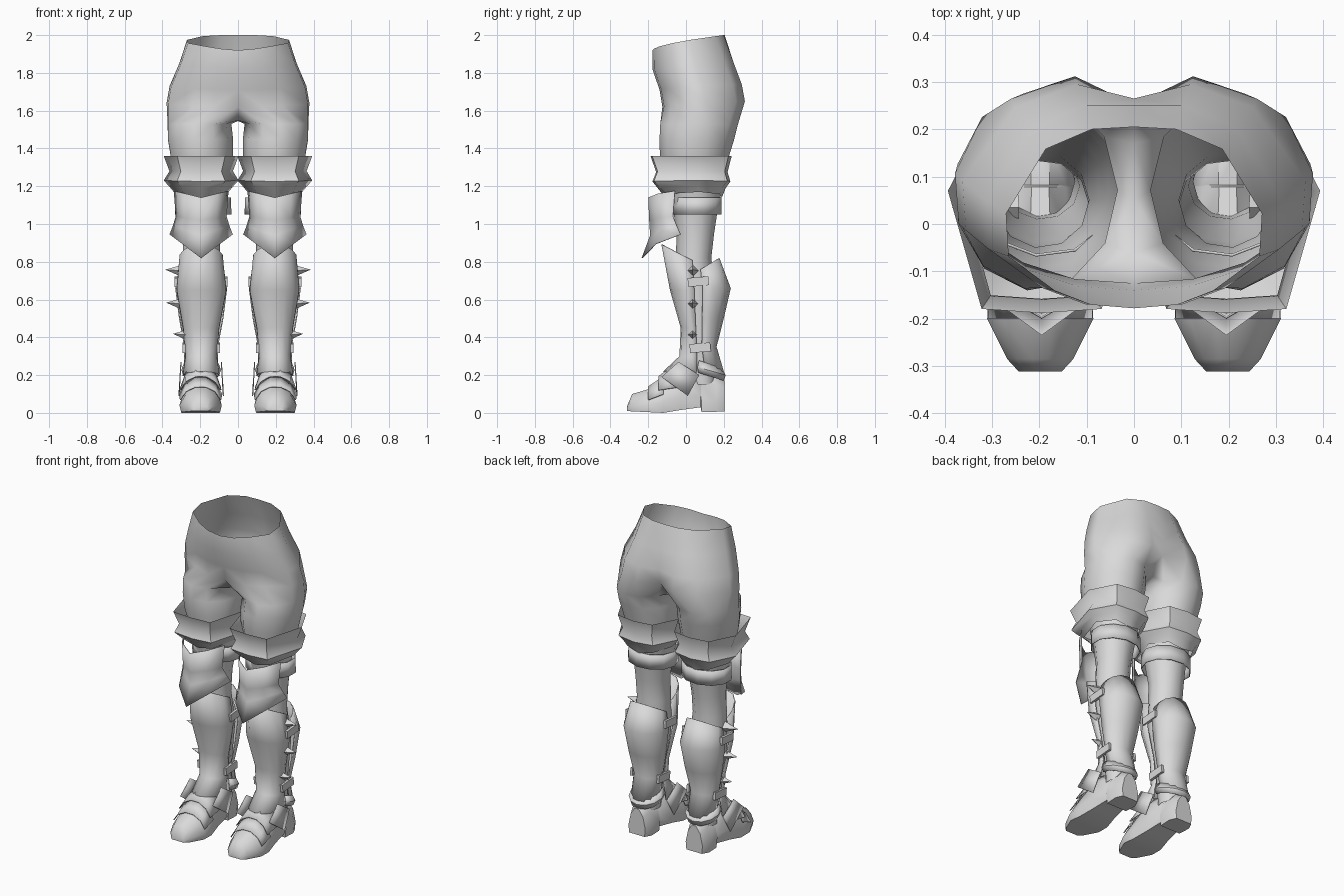
import bpy, bmesh, math
from mathutils import Matrix

cube = bpy.data.objects.get("Cube")
if cube:
    bpy.data.objects.remove(cube, do_unlink=True)

GREY = bpy.data.materials.new("plain_grey")
GREY.use_nodes = True
GREY.diffuse_color = (0.7, 0.7, 0.7, 1)
GREY.node_tree.nodes["Principled BSDF"].inputs["Base Color"].default_value = (0.7, 0.7, 0.7, 1)

CX = 0.195  # leg axis


def finish(name, bm, thickness=0, angle=60):
    """Turn a bmesh into a smooth, mirrored object."""
    bmesh.ops.recalc_face_normals(bm, faces=bm.faces)
    mesh = bpy.data.meshes.new(name)
    bm.to_mesh(mesh)
    bm.free()
    mesh.materials.append(GREY)
    obj = bpy.data.objects.new(name, mesh)
    bpy.context.collection.objects.link(obj)
    bpy.ops.object.select_all(action="DESELECT")
    obj.select_set(True)
    bpy.context.view_layer.objects.active = obj
    bpy.ops.object.shade_smooth_by_angle(angle=math.radians(angle))
    if thickness:
        solid = obj.modifiers.new("thickness", "SOLIDIFY")
        solid.thickness = thickness
    mirror = obj.modifiers.new("mirror", "MIRROR")
    mirror.use_clip = True


def add_loft(bm, rings, closed=True, caps=False):
    """Join rings of equal length with quads."""
    rows = [[bm.verts.new(p) for p in ring] for ring in rings]
    for a, b in zip(rows, rows[1:]):
        n = len(a)
        for i in range(n if closed else n - 1):
            j = (i + 1) % n
            bm.faces.new((a[i], a[j], b[j], b[i]))
    if caps:
        bm.faces.new(rows[0])
        bm.faces.new(rows[-1])


def loft(name, rings, closed=True, caps=False, thickness=0, angle=60):
    bm = bmesh.new()
    add_loft(bm, rings, closed, caps)
    finish(name, bm, thickness, angle)


def ring(z, cx, cy, rx, ry, n=11, start=-115, sweep=360, lift=0):
    """Oval ring or arc; lift raises its front and lowers its back."""
    steps = n if sweep == 360 else n - 1
    points = []
    for i in range(n):
        a = math.radians(start + sweep * i / steps)
        points.append((cx + rx * math.cos(a), cy + ry * math.sin(a), z - lift * math.sin(a)))
    return points


# Trousers: half pelvis rings, closed under the crotch into the leg
def pelvis_ring(hx, front, back, dent, z_front, z_back):
    xs = (0, 0.33, 0.62, 0.98, 1, 0.69, 0.33, 0)
    ys = (0, 0.02, 0.1, 0.29, 0.53, 0.89, 1, 1)
    points = []
    for i, (x, f) in enumerate(zip(xs, ys)):
        y = front + (back - front) * f - (dent if i == 7 else 0)
        points.append((hx * x, y, z_front + (z_back - z_front) * f ** 0.6))
    return points


bm = bmesh.new()
pelvis = [pelvis_ring(*r) for r in (
    (0.27, -0.178, 0.2, -0.005, 1.92, 2.0),
    (0.312, -0.178, 0.25, 0.0, 1.82, 1.86),
    (0.362, -0.14, 0.295, 0.03, 1.71, 1.74),
    (0.378, -0.125, 0.312, 0.06, 1.62, 1.65))]
add_loft(bm, pelvis, closed=False)
crotch = pelvis[-1] + [(0, 0.17, 1.55), (0, 0.05, 1.545), (0, -0.06, 1.55)]
legs = [ring(*r) for r in (
    (1.53, 0.207, 0.07, 0.172, 0.208),
    (1.45, 0.202, 0.058, 0.176, 0.2),
    (1.36, 0.195, 0.045, 0.168, 0.185),
    (1.2, 0.19, 0.05, 0.135, 0.145),
    (1.08, 0.19, 0.05, 0.115, 0.12),
    (0.95, CX, 0.05, 0.1, 0.1),
    (0.82, CX, 0.04, 0.1, 0.095),
    (0.62, CX, 0.06, 0.115, 0.1),
    (0.35, CX, 0.08, 0.08, 0.07),
    (0.15, CX, 0.09, 0.07, 0.07))]
add_loft(bm, [crotch] + legs)
bmesh.ops.remove_doubles(bm, verts=bm.verts, dist=0.0005)
finish("trousers", bm, angle=80)


# Flared thigh cuff: flat front with corners, widest behind the middle
def cuff_ring(z, rx, front, back, sag):
    half = ((0, 0), (0.64, 0.02), (1, 0.6), (0.6, 0.96))
    outline = half + ((0, 1),) + tuple((-x, y) for x, y in half[:0:-1])
    return [(CX + rx * x, front + (back - front) * y, z + sag * abs(x)) for x, y in outline]


loft("thigh_cuff", [cuff_ring(*r) for r in (
    (1.36, 0.198, -0.188, 0.242, 0),
    (1.275, 0.168, -0.158, 0.22, 0.005),
    (1.225, 0.198, -0.178, 0.235, 0.005),
    (1.19, 0.17, -0.15, 0.21, 0.01),
    (1.14, 0.145, -0.11, 0.19, 0.03))], angle=50)
loft("knee_strap", [ring(z, 0.187, 0.06, r, 0.13)
                    for z, r in ((1.14, 0.15), (1.05, 0.152))], thickness=0.006)

# Knee plate with flared corners and a pointed lower tip
plate = []
for z_edge, z_mid, half, y_edge, y_mid in (
        (1.175, 1.14, 0.145, -0.06, -0.2),
        (1.04, 1.02, 0.135, -0.07, -0.195),
        (0.99, 0.94, 0.15, -0.05, -0.19),
        (0.945, 0.82, 0.168, -0.03, -0.235)):
    plate.append([(CX + half * u,
                   y_mid + (y_edge - y_mid) * u * u,
                   z_mid + (z_edge - z_mid) * abs(u))
                  for u in (-1, -0.6, 0, 0.6, 1)])
loft("knee_plate", plate, closed=False, thickness=0.005)

# Front and back shells of the greave
front = dict(n=9, start=-190, sweep=200)
loft("shin_guard", [ring(*r, lift=k, **front) for *r, k in (
    (0.82, CX, 0.01, 0.118, 0.14, 0.07),
    (0.65, CX - 0.002, 0.025, 0.135, 0.11, 0),
    (0.45, CX, 0.04, 0.098, 0.068, 0),
    (0.3, CX, 0.045, 0.085, 0.08, 0),
    (0.2, CX, 0.03, 0.1, 0.15, 0.02))], closed=False, thickness=0.006)
back = dict(n=9, start=-5, sweep=190)
loft("calf_guard", [ring(*r, lift=k, **back) for *r, k in (
    (0.765, CX, 0.085, 0.115, 0.092, -0.055),
    (0.66, CX, 0.1, 0.138, 0.137, 0),
    (0.5, CX, 0.095, 0.118, 0.105, 0),
    (0.35, CX, 0.09, 0.09, 0.072, 0),
    (0.22, CX, 0.11, 0.09, 0.09, 0))], closed=False, thickness=0.006)
loft("ankle_band", [ring(*r, n=9, start=-25, sweep=230, lift=0.03) for r in (
    (0.265, CX, 0.105, 0.092, 0.085),
    (0.23, CX, 0.105, 0.105, 0.105),
    (0.2, CX, 0.105, 0.095, 0.095))], closed=False, thickness=0.006, angle=30)


# Boot: sections along the foot, with arch and heel
def section(y, half, low, high, sole=True):
    shape = ((-0.92, 0), (-1, 0.3), (-0.72, 0.75), (-0.25, 1),
             (0.25, 1), (0.72, 0.75), (1, 0.3), (0.92, 0))
    return [(0.198 + half * u, y, low + (high - low) * v)
            for u, v in (shape if sole else shape[1:-1])]


loft("boot", [section(*s) for s in (
    (-0.312, 0.045, 0.01, 0.035),
    (-0.285, 0.07, 0.008, 0.1),
    (-0.2, 0.112, 0.004, 0.125),
    (-0.12, 0.108, 0, 0.185),
    (-0.03, 0.088, 0.015, 0.25),
    (0.078, 0.073, 0.03, 0.22),
    (0.082, 0.076, 0.006, 0.2),
    (0.16, 0.08, 0.006, 0.2),
    (0.203, 0.058, 0.008, 0.17))], caps=True, angle=50)

# Overlapping instep plates
for name, near, far in (
        ("toe_plate", (-0.2, 0.11, 0.04, 0.14), (-0.12, 0.114, 0.06, 0.195)),
        ("instep_plate", (-0.145, 0.11, 0.09, 0.195), (-0.05, 0.108, 0.08, 0.265))):
    loft(name, [section(*s, sole=False) for s in (near, far)],
         closed=False, thickness=0.006)

# Ankle flaps on both sides of the foot
bm = bmesh.new()
for side in (-1, 1):
    outline = ((-0.13, 0.19), (-0.04, 0.27), (0.07, 0.2), (0.01, 0.09))
    bm.faces.new([bm.verts.new((CX + side * (0.12 - z * 0.06), y, z)) for y, z in outline])
finish("ankle_flaps", bm, thickness=0.006)

# Buckle straps bridging the two shells
bm = bmesh.new()
for z, y, reach in ((0.695, 0.065, 0.132), (0.345, 0.075, 0.092)):
    for side in (-1, 1):
        place = (Matrix.Translation((CX + side * reach, y, z))
                 @ Matrix.Rotation(math.radians(5), 4, "X")
                 @ Matrix.Diagonal((0.016, 0.11, 0.047, 1)))
        bmesh.ops.create_cube(bm, size=1, matrix=place)
finish("buckle_straps", bm, angle=30)

# Row of spikes down the outer side
bm = bmesh.new()
for z, tip in ((0.755, 0.385), (0.58, 0.38), (0.415, 0.345)):
    length = 0.1
    place = (Matrix.Translation((tip - length / 2, 0.035, z))
             @ Matrix.Rotation(math.radians(86), 4, "Y"))
    bmesh.ops.create_cone(bm, cap_ends=True, segments=4, radius1=0.036,
                          radius2=0, depth=length, matrix=place)
finish("side_spikes", bm, angle=30)
